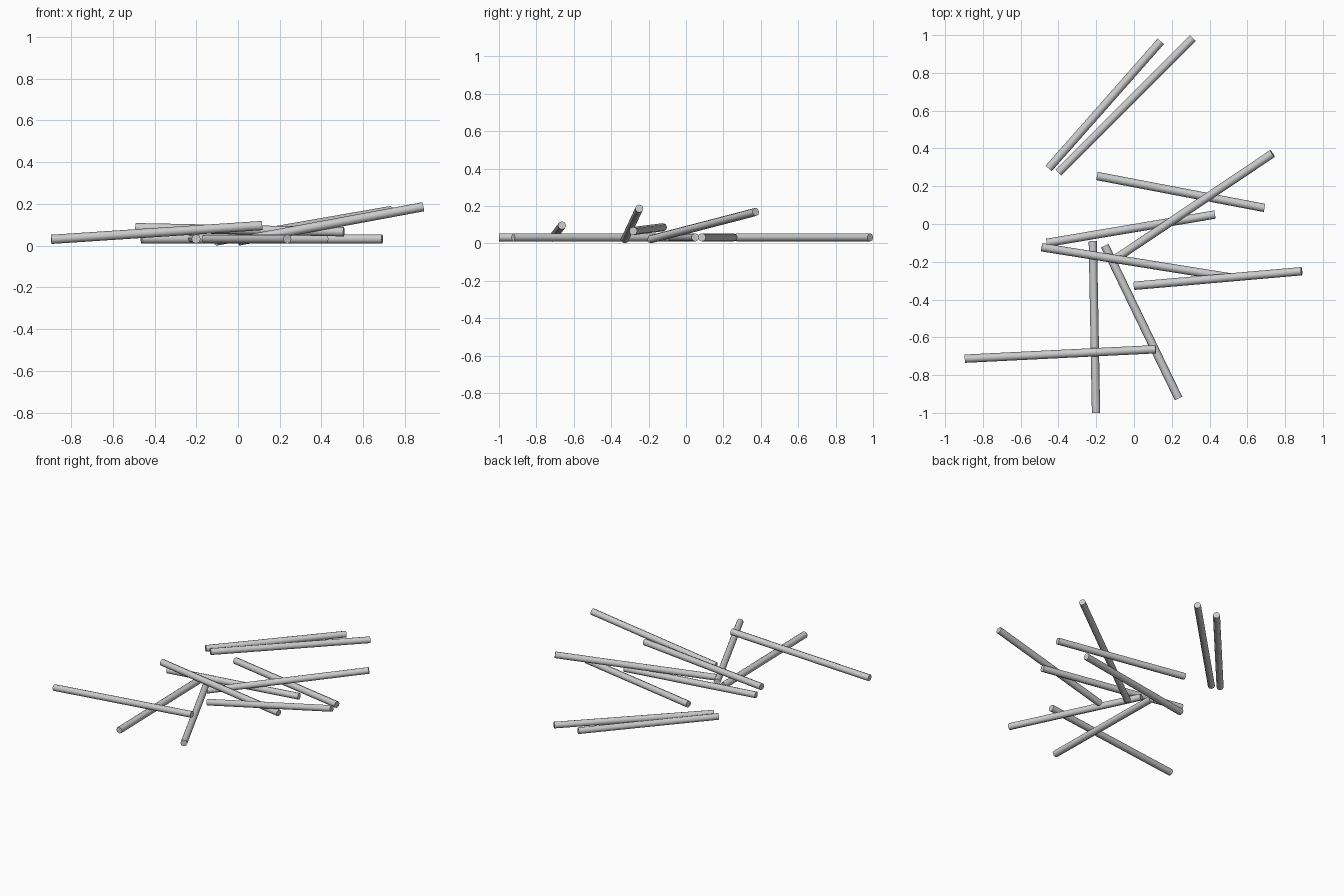
import bpy
import math
from mathutils import Vector

if "Cube" in bpy.data.objects:
    bpy.data.objects.remove(bpy.data.objects["Cube"])

RADIUS = 0.022
SIDES = 8
FLAT = 0.032  # centre height of sticks lying level


def stick(name, start, end):
    """Straight eight-sided rod between two end centres."""
    a, b = Vector(start), Vector(end)
    axis = b - a
    bpy.ops.mesh.primitive_cylinder_add(vertices=SIDES, radius=RADIUS, depth=axis.length,
                                        location=(a + b) / 2)
    ob = bpy.context.object
    ob.name = name
    ob.rotation_euler = axis.to_track_quat('Z', 'Y').to_euler()
    bpy.ops.object.shade_smooth_by_angle(angle=math.radians(50))
    return ob


# level sticks lying on the ground: x1, y1, x2, y2
level = [
    (-0.452, 0.294, 0.142, 0.967),
    (-0.400, 0.272, 0.312, 0.985),
    (-0.196, 0.254, 0.691, 0.085),
    (-0.463, -0.100, 0.429, 0.050),
    (-0.218, -0.091, -0.201, -1.000),
    (-0.155, -0.115, 0.236, -0.924),
]
for i, (x1, y1, x2, y2) in enumerate(level):
    stick(f"ground_stick_{i + 1}", (x1, y1, FLAT), (x2, y2, FLAT))

# tilted sticks leaning on the others
leaning = [
    ((-0.105, -0.189, 0.022), (0.733, 0.373, 0.168)),
    ((-0.489, -0.123, 0.086), (0.507, -0.282, 0.066)),
    ((0.002, -0.327, 0.022), (0.887, -0.250, 0.186)),
    ((-0.895, -0.713, 0.030), (0.115, -0.663, 0.096)),
]
for i, (a, b) in enumerate(leaning):
    stick(f"leaning_stick_{i + 1}", a, b)
